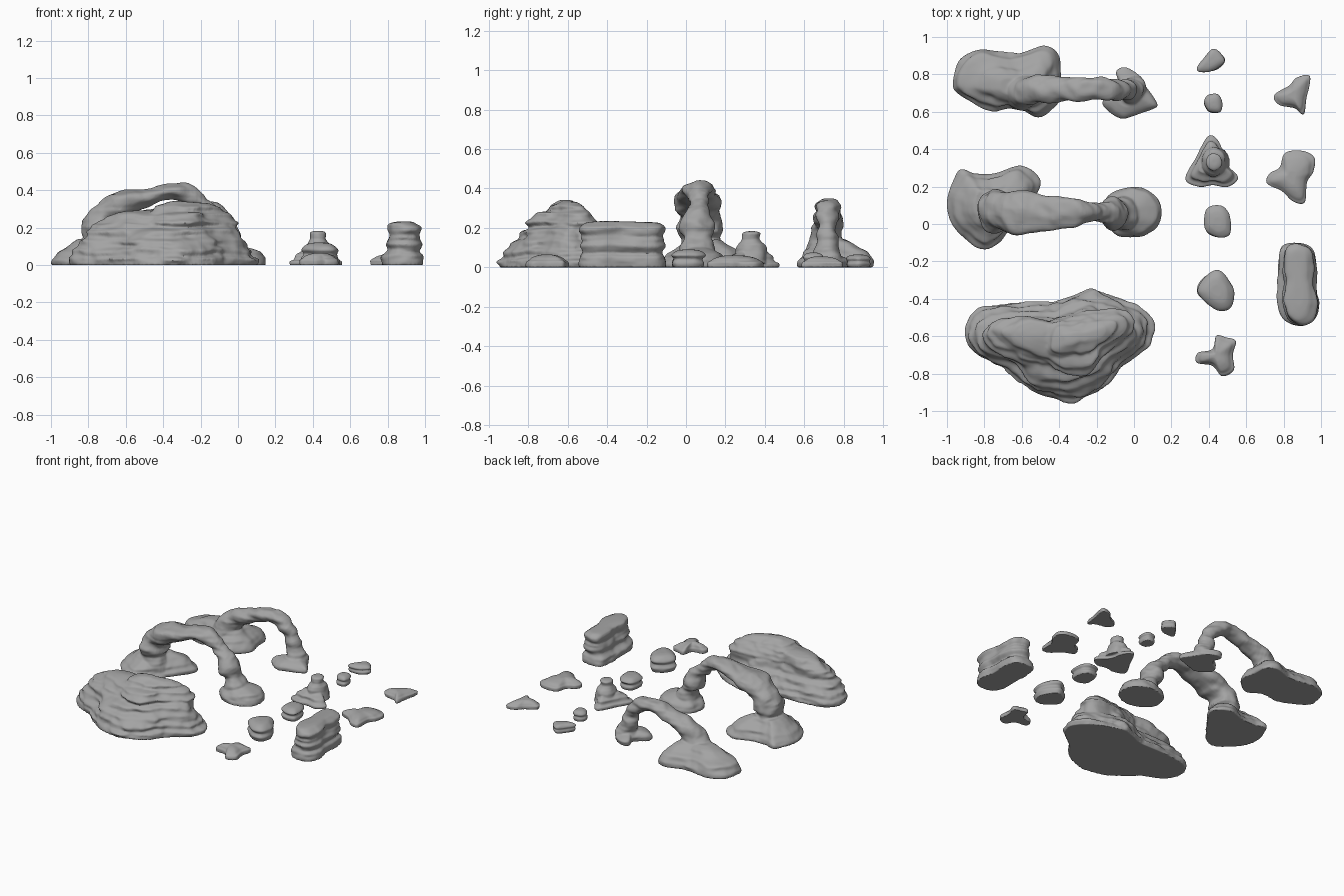
import bpy, bmesh, math
from mathutils import Vector, noise

# Dark stone
stone = bpy.data.materials.new("stone")
stone.diffuse_color = (.37, .37, .37, 1)


def spline(pts, n, closed):
    # Catmull-Rom resampling, n samples per span
    out, m = [], len(pts)
    get = (lambda i: pts[i % m]) if closed else (lambda i: pts[max(0, min(m - 1, i))])
    for i in range(m if closed else m - 1):
        p = [get(i + k) for k in (-1, 0, 1, 2)]
        for s in range(n):
            t = s / n
            out.append(tuple(0.5 * (2 * b + (c - a) * t + (2 * a - 5 * b + 4 * c - d) * t * t
                       + (3 * b - a - 3 * c + d) * t ** 3) for a, b, c, d in zip(*p)))
    if not closed:
        out.append(tuple(pts[-1]))
    return out


def skin(bm, rings):
    # closed solid through a stack of rings
    vs = [[bm.verts.new(p) for p in r] for r in rings]
    n = len(vs[0])
    for a, b in zip(vs, vs[1:]):
        for i in range(n):
            bm.faces.new((a[i], a[(i + 1) % n], b[(i + 1) % n], b[i]))
    bm.faces.new(vs[0][::-1])
    bm.faces.new(vs[-1])


def rough(p, amp):
    # erosion: lumpy sideways, thinly banded in height
    x, y, z = p
    return amp * (noise.noise(Vector((x * 9, y * 9, z * 14))) + .5 * noise.noise(Vector((x * 21, y * 21, z * 24)))
                  + .6 * noise.noise(Vector((x * 5, y * 5, z * 42))))


def layered(bm, outline, layers, amp):
    # footprint stacked in layers of (z, scale_x, scale_y, shift_x, shift_y)
    o = spline(outline, 8, True)
    cx = (min(p[0] for p in o) + max(p[0] for p in o)) / 2
    cy = (min(p[1] for p in o) + max(p[1] for p in o)) / 2
    full = []
    for l in layers:
        if len(l) == 2:
            l = (l[0], l[1], l[1])
        full.append(tuple(l) + (0,) * (5 - len(l)))
    rings = []
    for z, sx, sy, dx, dy in spline(full, 3, False):
        ring = []
        for x, y in o:
            d = Vector(((x - cx) * sx, (y - cy) * sy))
            p = (cx + dx + d.x, cy + dy + d.y, max(0, z))
            r = rough(p, amp if z > 0.02 else amp * .3)
            d *= 1 + r / max(d.length, amp * 2)
            # ledges wander up and down a little
            w = z + (.5 * amp * noise.noise(Vector((p[0] * 6, p[1] * 6, 3))) if z > .025 else 0)
            ring.append((cx + dx + d.x, cy + dy + d.y, max(0, w)))
        rings.append(ring)
    skin(bm, rings)


def sweep(bm, path, amp):
    # arch limb along (x, y, z, half_width, half_thickness)
    pts = spline(path, 6, False)
    rings = []
    for i, (x, y, z, w, h) in enumerate(pts):
        a, b = pts[max(0, i - 1)], pts[min(len(pts) - 1, i + 1)]
        t = Vector((b[0] - a[0], b[1] - a[1], b[2] - a[2])).normalized()
        side = Vector((0, 1, 0))
        nor = t.cross(side).normalized()
        ring = []
        for k in range(32):
            u = math.tau * k / 32
            d = side * w * math.cos(u) + nor * h * math.sin(u)
            p = Vector((x, y, z)) + d
            q = p + d.normalized() * rough(p, amp)
            q.z = max(q.z, 0)
            ring.append(q)
        rings.append(ring)
    skin(bm, rings)


def rock(name, stacks=(), path=None, amp=.014, voxel=.007, smooth=1):
    bm = bmesh.new()
    for outline, layers in stacks:
        layered(bm, outline, layers, amp)
    if path:
        sweep(bm, path, amp)
    bmesh.ops.recalc_face_normals(bm, faces=bm.faces)
    me = bpy.data.meshes.new(name)
    bm.to_mesh(me)
    bm.free()
    me.materials.append(stone)
    ob = bpy.data.objects.new(name, me)
    bpy.context.collection.objects.link(ob)
    r = ob.modifiers.new("weld_parts", 'REMESH')
    r.mode, r.voxel_size, r.use_smooth_shade = 'VOXEL', voxel, True
    s = ob.modifiers.new("erode", 'SMOOTH')
    s.factor, s.iterations = .5, smooth


# Mesa: wide stepped base, sloping middle tier and a small summit
mesa = [(-.9, -.6), (-.88, -.5), (-.78, -.44), (-.6, -.42), (-.42, -.42), (-.32, -.38), (-.22, -.35),
        (-.12, -.38), (0, -.43), (.09, -.52), (.1, -.6), (.04, -.68), (-.06, -.76), (-.17, -.88),
        (-.33, -.94), (-.5, -.91), (-.62, -.84), (-.7, -.76), (-.84, -.7)]
tier = [(-.74, -.57), (-.62, -.5), (-.45, -.51), (-.3, -.48), (-.15, -.46), (-.03, -.5), (-.03, -.58),
        (-.12, -.66), (-.24, -.77), (-.36, -.79), (-.5, -.72), (-.65, -.66)]
summit = [(-.48, -.6), (-.43, -.53), (-.3, -.52), (-.2, -.5), (-.08, -.5), (-.06, -.56), (-.12, -.63),
          (-.22, -.68), (-.33, -.71), (-.45, -.7)]
rock("mesa", [
    (mesa, [(0, 1), (.035, 1), (.05, .95, .94), (.08, .95, .92), (.1, .89, .84), (.13, .88, .8),
            (.15, .82, .7), (.18, .82, .66), (.2, .77, .56, -.01, .02),
            (.222, .7, .46, -.02, .02), (.23, .4, .25, -.02, .02)]),
    (tier, [(.1, 1.05), (.2, 1.02), (.225, 1.05), (.245, .95), (.26, .9), (.275, .8, .78, .03, 0),
            (.285, .5, .5, .06, 0)]),
    (summit, [(.2, 1), (.26, 1.02), (.28, .98), (.295, .86), (.31, .85, .8), (.325, .66, .6),
              (.338, .45, .4), (.342, .2)])], amp=.024, voxel=.008)

# Middle arch: broad left foot, round right foot, tapering span
foot_l = [(-1, .1), (-.94, .28), (-.85, .27), (-.75, .27), (-.6, .31), (-.5, .23), (-.56, .11),
          (-.65, 0), (-.72, -.1), (-.82, -.13), (-.94, -.04)]
foot_r = [(-.17, .06), (-.14, .15), (-.05, .19), (.05, .19), (.13, .13), (.15, .05), (.12, -.02),
          (.03, -.07), (-.08, -.06), (-.15, 0)]
rock("middle_arch", [
    (foot_l, [(0, 1), (.025, 1), (.05, .88), (.07, .83), (.09, .7), (.11, .6, .57), (.14, .42)]),
    (foot_r, [(0, 1), (.03, 1), (.05, .93), (.07, .83), (.085, .65, .65, -.02), (.1, .4, .4, -.03)])],
    [(-.74, .07, .0, .13, .12), (-.74, .07, .08, .11, .1), (-.745, .07, .14, .10, .08),
     (-.74, .07, .2, .12, .095), (-.71, .07, .265, .105, .075), (-.63, .06, .325, .12, .075),
     (-.5, .06, .355, .1, .05), (-.35, .065, .395, .085, .042), (-.25, .065, .37, .055, .048),
     (-.17, .06, .3, .05, .05), (-.11, .06, .21, .09, .075), (-.085, .06, .15, .065, .055),
     (-.06, .06, .09, .09, .085), (-.04, .06, .03, .08, .08), (-.04, .06, 0, .08, .08)])

# Back arch: wedge-like left foot, small right foot
foot_l = [(-.965, .75), (-.935, .87), (-.83, .93), (-.72, .92), (-.62, .91), (-.48, .95), (-.4, .9),
          (-.395, .8), (-.38, .7), (-.44, .61), (-.52, .57), (-.62, .62), (-.75, .61), (-.86, .65),
          (-.945, .7)]
foot_r = [(-.16, .63), (-.15, .68), (-.08, .74), (-.095, .81), (-.05, .83), (.02, .795), (.07, .73),
          (.12, .65), (.11, .62), (.02, .59), (-.07, .565)]
rock("back_arch", [
    (foot_l, [(0, 1), (.03, 1), (.05, .95, .92), (.08, .88, .84), (.1, .72, .65, .02, -.01),
              (.13, .55, .5, .04, -.02), (.15, .35, .3, .06, -.03)]),
    (foot_r, [(0, 1), (.03, 1), (.05, .82), (.065, .5)])],
    [(-.6, .71, .02, .11, .12), (-.59, .71, .12, .09, .09), (-.54, .715, .19, .08, .075),
     (-.43, .72, .255, .065, .055), (-.3, .725, .3, .065, .042), (-.2, .72, .31, .06, .042),
     (-.11, .715, .275, .055, .048), (-.06, .715, .2, .05, .048), (-.03, .715, .11, .06, .055),
     (-.01, .71, .05, .075, .07), (0, .71, 0, .08, .08)])

# Stacked block: rounded slab with notched strata
block = [(.77, -.22), (.79, -.12), (.87, -.1), (.95, -.13), (.975, -.22), (.97, -.33), (.99, -.44),
         (.96, -.52), (.88, -.545), (.8, -.51), (.77, -.42), (.775, -.32)]
rock("stacked_block", [(block, [
    (0, 1), (.03, 1), (.05, .98), (.07, .78, .92), (.085, .78, .92, .01), (.11, .88, .97, .01),
    (.13, .8, .92, .01), (.145, .76, .94, .01), (.16, .7, .9, .01), (.18, .78, .97, .01),
    (.2, .77, .96, .01), (.217, .64, .9), (.227, .45, .78), (.231, .2, .5)])], amp=.012)

# Spire on a flared base
spire = [(.275, .24), (.335, .36), (.4, .47), (.46, .43), (.485, .33), (.555, .25), (.5, .2), (.42, .21),
         (.35, .2)]
knob = [(.43 + .055 * math.cos(a * math.pi / 4), .33 + .06 * math.sin(a * math.pi / 4)) for a in range(8)]
rock("spire", [
    (spire, [(0, 1), (.02, 1), (.03, .85), (.055, .78), (.07, .62), (.085, .5)]),
    (knob, [(.02, 1.5), (.07, 1.3), (.1, 1.25), (.115, 1.1), (.125, .9), (.14, .72), (.15, .76),
            (.17, .78), (.178, .6), (.182, .3)])], amp=.01, voxel=.005)

# Small loose rocks: outline and height, boulder-like or flat
boulder = [(0, .92), (.25, 1.02), (.4, .94), (.5, .92), (.65, 1.04), (.82, .93), (.95, .65), (1, .3)]
flat = [(0, 1.03), (.4, 1.03), (.55, .9), (.75, .75), (.92, .5), (1, .25)]
small = [
    ("flat_cap_rock", [(.34, .83), (.39, .91), (.43, .935), (.485, .88), (.45, .83), (.39, .815)], .065, boulder),
    ("pebble_rock", [(.375, .65), (.4, .69), (.45, .69), (.47, .65), (.46, .6), (.4, .6)], .075, boulder),
    ("cube_boulder", [(.38, .02), (.4, .08), (.47, .09), (.51, .04), (.51, -.05), (.45, -.07), (.39, -.04)],
     .09, boulder),
    ("round_boulder", [(.345, -.37), (.37, -.29), (.44, -.25), (.49, -.28), (.535, -.37), (.51, -.45),
                       (.43, -.45)], .12, boulder),
    ("craggy_rock", [(.34, -.74), (.345, -.69), (.42, -.67), (.44, -.6), (.49, -.61), (.54, -.63),
                     (.525, -.7), (.53, -.78), (.47, -.81), (.42, -.755)], .065, flat),
    ("back_slab", [(.755, .69), (.83, .74), (.87, .78), (.935, .785), (.92, .68), (.905, .59), (.86, .62),
                   (.78, .64)], .055, flat),
    ("side_slab", [(.715, .22), (.73, .27), (.78, .3), (.81, .375), (.9, .385), (.96, .35), (.955, .28),
                   (.92, .22), (.91, .12), (.85, .125), (.79, .18)], .06, flat)]
for name, outline, h, prof in small:
    rock(name, [(outline, [(z * h, s) for z, s in prof])], amp=.007, voxel=.0045)
